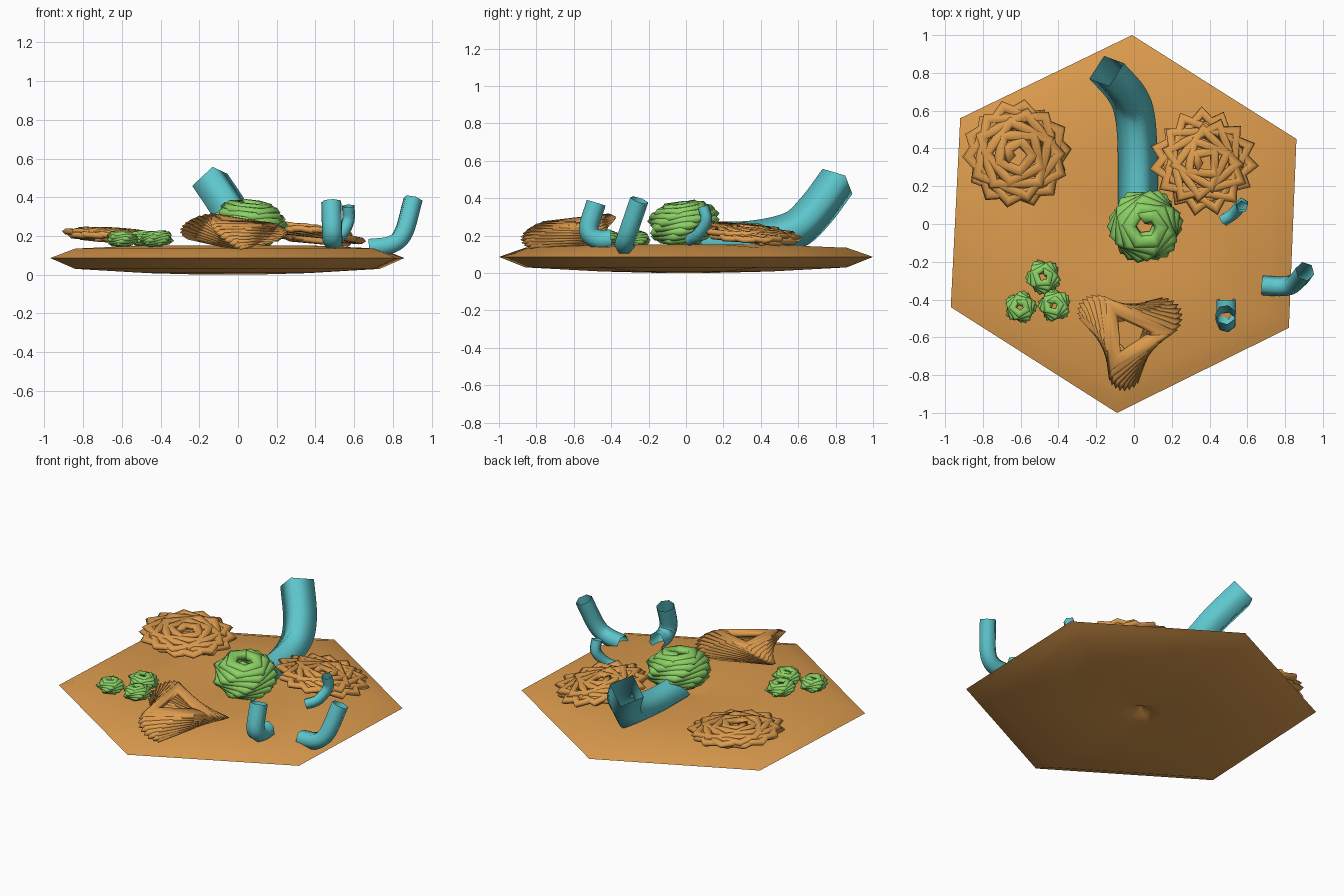
import bpy, bmesh, math
from mathutils import Vector, Matrix

if "Cube" in bpy.data.objects:
    bpy.data.objects.remove(bpy.data.objects["Cube"])


def material(name, rgb):
    m = bpy.data.materials.new(name)
    m.diffuse_color = (*rgb, 1)
    m.use_nodes = True
    m.node_tree.nodes["Principled BSDF"].inputs["Base Color"].default_value = m.diffuse_color
    return m


ORANGE = material("sand orange", (0.72, 0.33, 0.075))
GREEN = material("leaf green", (0.26, 0.64, 0.13))
TEAL = material("teal", (0.11, 0.57, 0.61))


def skin(name, rings, mat, caps=False, angle=180):
    """Join equal-length rings of points into a skinned surface."""
    bm = bmesh.new()
    rows = [[bm.verts.new(p) for p in ring] for ring in rings]
    n = len(rows[0])
    for a, b in zip(rows, rows[1:]):
        for i in range(n):
            j = (i + 1) % n
            bm.faces.new((a[i], a[j], b[j], b[i]))
    if caps:
        bm.faces.new(rows[0][::-1])
        bm.faces.new(rows[-1])
    bmesh.ops.recalc_face_normals(bm, faces=bm.faces)
    me = bpy.data.meshes.new(name)
    bm.to_mesh(me)
    bm.free()
    me.materials.append(mat)
    ob = bpy.data.objects.new(name, me)
    bpy.context.collection.objects.link(ob)
    bpy.context.view_layer.objects.active = ob
    ob.select_set(True)
    bpy.ops.object.shade_smooth_by_angle(angle=math.radians(angle))
    ob.select_set(False)
    return ob


def coil(name, centre, R, H, sides, turns, drift, start, w, h, mat,
         lo=-60, hi=75, power=1.0, tilt=(0, 0)):
    """Few-sided tube wound up an ellipsoid, each turn twisted by drift degrees."""
    normal = Vector((tilt[0], tilt[1], 1)).normalized()
    rot = Vector((0, 0, 1)).rotation_difference(normal).to_matrix()
    count = int(turns * sides)
    rings = []
    for k in range(count + 1):
        phi = math.radians(lo + (hi - lo) * k / count)
        a = math.radians(start + k * (360 + drift) / sides)
        stretch = w / math.cos(math.pi / sides)
        r = max((R - stretch) * math.cos(phi) ** power, 0.01)
        z = (H - h) * math.sin(phi)
        ring = []
        for s in range(6):
            t = math.tau * s / 6
            rr = r + stretch * math.cos(t)
            p = Vector((rr * math.cos(a), rr * math.sin(a), z + h * math.sin(t)))
            ring.append(rot @ p + Vector(centre))
        rings.append(ring)
    return skin(name, rings, mat, caps=True)


def smooth_path(pts, steps=5):
    """Catmull-Rom curve through the points."""
    p = [Vector(q) for q in pts]
    p = [2 * p[0] - p[1]] + p + [2 * p[-1] - p[-2]]
    out = []
    for i in range(1, len(p) - 2):
        for s in range(steps):
            t = s / steps
            a, b, c, d = p[i - 1:i + 3]
            out.append(0.5 * (2 * b + (c - a) * t + (2 * a - 5 * b + 4 * c - d) * t * t
                              + (3 * b - a - 3 * c + d) * t ** 3))
    return out + [p[-2]]


def open_tube(name, pts, radius, sides):
    """Hollow bent tube, open at both ends."""
    path = smooth_path(pts)
    rings, side = [], None
    for i, c in enumerate(path):
        d = (path[min(i + 1, len(path) - 1)] - path[max(i - 1, 0)]).normalized()
        if side is None:
            side = d.cross(Vector((0, 0, 1)))
        side = (side - d * side.dot(d)).normalized()
        up = side.cross(d)
        rings.append([c + radius * (side * math.cos(math.tau * s / sides)
                                    + up * math.sin(math.tau * s / sides))
                      for s in range(sides)])
    return skin(name, rings, TEAL)


# Hexagonal base plate: bevelled rim, slightly dished top, dimpled underside
outline = [(-0.01, 1.0), (-0.92, 0.56), (-0.97, -0.44),
           (-0.09, -1.0), (0.82, -0.55), (0.86, 0.45)]
mid = Vector((-0.05, 0.0))
profile = [(0.01, 0.05), (0.06, 0.02), (0.13, 0.0), (0.45, 0.008), (0.86, 0.03), (0.96, 0.07),
           (1.0, 0.086), (0.96, 0.1), (0.86, 0.135), (0.45, 0.152), (0.13, 0.15), (0.01, 0.135)]
skin("base_plate", [[(mid.x + (x - mid.x) * f, mid.y + (y - mid.y) * f, z)
                     for x, y in outline] for f, z in profile],
     ORANGE, caps=True, angle=40)

# Flat orange rosettes and the triangular twisted stack
coil("rosette_left", (-0.62, 0.37, 0.2), 0.295, 0.045, 5, 9, 24, 10, 0.028, 0.018,
     ORANGE, lo=-50, hi=80, tilt=(0.07, -0.02))
coil("rosette_right", (0.37, 0.33, 0.21), 0.295, 0.045, 4, 9, 24, 20, 0.024, 0.018,
     ORANGE, lo=-40, hi=80, tilt=(0.13, 0.1))
coil("triangle_stack", (-0.03, -0.58, 0.215), 0.31, 0.085, 3, 9, -5, 45, 0.035, 0.022,
     ORANGE, lo=-50, hi=65, power=0.5, tilt=(0.1, -0.12))

# Green buds: one large, three small
coil("large_bud", (0.06, -0.01, 0.265), 0.205, 0.125, 6, 9, 14, 0, 0.035, 0.026,
     GREEN, lo=-75, hi=72, power=0.8, tilt=(0.12, -0.1))
for i, (x, y, r) in enumerate([(-0.48, -0.28, 0.098), (-0.6, -0.44, 0.09), (-0.42, -0.43, 0.092)]):
    coil(f"small_bud_{i + 1}", (x, y, 0.185), r, 0.046, 5, 6, 16, 30 * i, 0.018, 0.014,
         GREEN, lo=-65, hi=72, power=0.8, tilt=(0.1 - 0.1 * i, 0.05))

# Teal hollow tubes
open_tube("large_tube", [(0.02, 0.08, 0.17), (0.02, 0.35, 0.175), (0.005, 0.57, 0.225),
                         (-0.04, 0.69, 0.33), (-0.145, 0.81, 0.49)], 0.105, 4)
open_tube("front_tube", [(0.49, -0.40, 0.18), (0.49, -0.47, 0.18), (0.488, -0.52, 0.23),
                         (0.484, -0.48, 0.375)], 0.054, 7)
open_tube("right_tube", [(0.68, -0.325, 0.14), (0.79, -0.33, 0.155), (0.855, -0.31, 0.215),
                         (0.905, -0.25, 0.39)], 0.052, 6)
open_tube("small_tube", [(0.47, 0.02, 0.175), (0.53, 0.06, 0.205), (0.57, 0.105, 0.28),
                         (0.57, 0.09, 0.355)], 0.034, 5)
